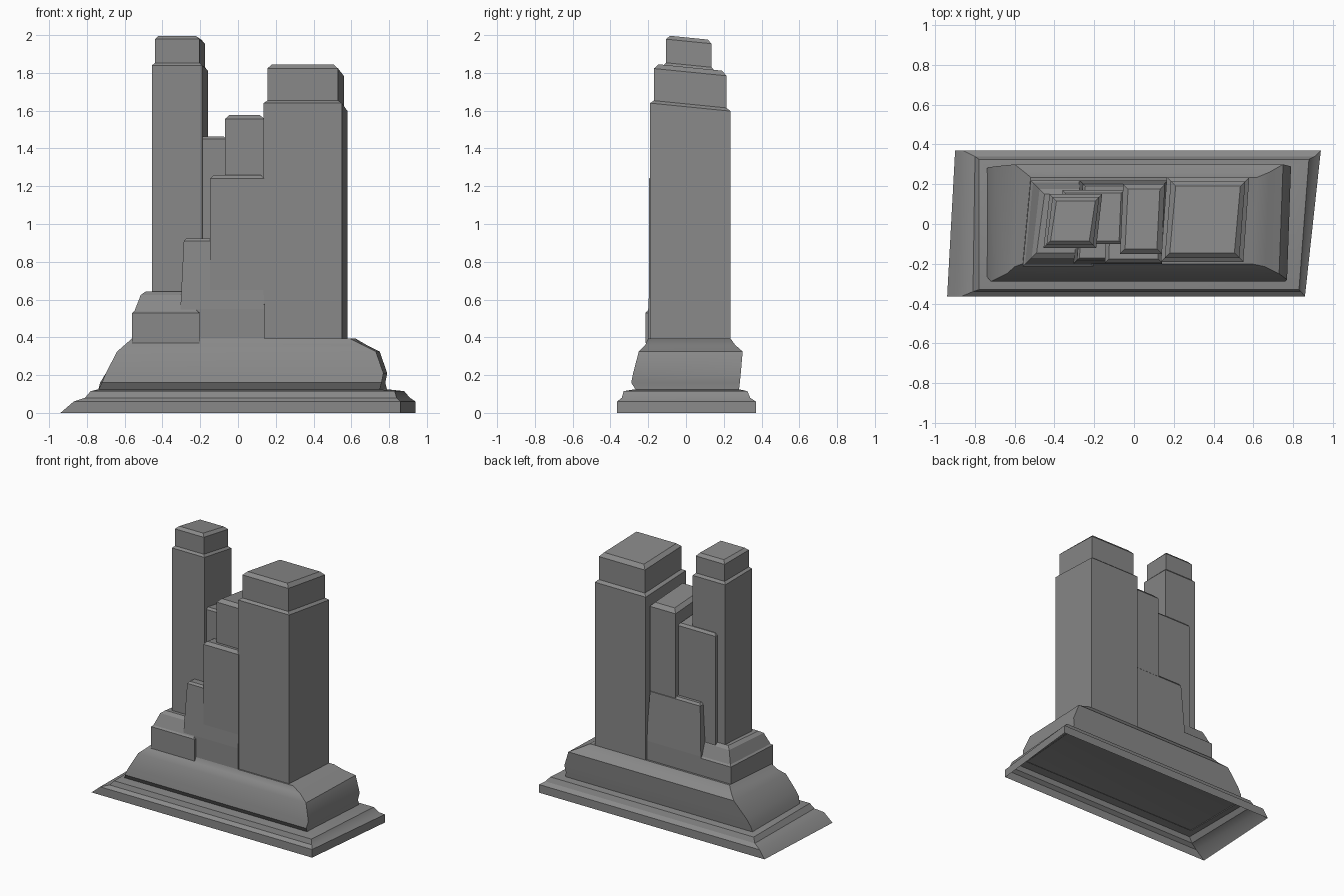
import bpy, bmesh, math

if "Cube" in bpy.data.objects:
    bpy.data.objects.remove(bpy.data.objects["Cube"])

stone = bpy.data.materials.new("grey stone")
stone.use_nodes = True
GREY = (0.25, 0.25, 0.25, 1)
stone.diffuse_color = GREY
stone.node_tree.nodes["Principled BSDF"].inputs["Base Color"].default_value = GREY


def loft(name, rings, smooth=False):
    """Skin a stack of four-cornered rings, closed on top and open below."""
    bm = bmesh.new()
    loops = [[bm.verts.new(p) for p in ring] for ring in rings]
    for low, high in zip(loops, loops[1:]):
        for i in range(4):
            j = (i + 1) % 4
            bm.faces.new((low[i], low[j], high[j], high[i]))
    bm.faces.new(loops[-1])
    mesh = bpy.data.meshes.new(name)
    bm.to_mesh(mesh)
    bm.free()
    mesh.materials.append(stone)
    obj = bpy.data.objects.new(name, mesh)
    bpy.context.collection.objects.link(obj)
    if smooth:
        bpy.ops.object.select_all(action='DESELECT')
        obj.select_set(True)
        bpy.context.view_layer.objects.active = obj
        bpy.ops.object.shade_smooth_by_angle(angle=math.radians(32))
    return obj


def plinth_ring(front_left, back_left, front_right, back_right, front, back, z):
    return [(front_left, front, z), (front_right, front, z),
            (back_right, back, z), (back_left, back, z)]


def block(name, x0, x1, y0, y1, steps, skew=0.03, fall=0.1):
    """Tower whose plan leans by skew and whose top falls to the back.
    Each step is (inset, height); the first step is the level foot."""
    rings = []
    for n, (inset, z) in enumerate(steps):
        ring = []
        for x, y, shift in ((x0 + inset, y0 + inset, 0), (x1 - inset, y0 + inset, 0),
                            (x1 - inset, y1 - inset, skew), (x0 + inset, y1 - inset, skew)):
            drop = fall * (y - y0) if n else 0
            ring.append((x + shift, y, z - drop))
        rings.append(ring)
    return loft(name, rings)


# Stepped lower plinth, slanted at its left end
loft("lower_plinth", [plinth_ring(*r) for r in (
    (-0.94, -0.90, 0.86, 0.94, -0.365, 0.37, 0),
    (-0.87, -0.86, 0.86, 0.94, -0.365, 0.37, 0.06),
    (-0.81, -0.80, 0.84, 0.91, -0.34, 0.34, 0.08),
    (-0.78, -0.78, 0.83, 0.88, -0.33, 0.325, 0.115),
    (-0.73, -0.74, 0.75, 0.79, -0.27, 0.28, 0.125))], True).data.polygons[-1].select = False

# Flared upper plinth
loft("upper_plinth", [plinth_ring(*r) for r in (
    (-0.74, -0.74, 0.75, 0.79, -0.265, 0.28, 0.12),
    (-0.72, -0.73, 0.76, 0.78, -0.29, 0.285, 0.16),
    (-0.70, -0.70, 0.77, 0.79, -0.28, 0.29, 0.21),
    (-0.64, -0.60, 0.73, 0.75, -0.25, 0.30, 0.325),
    (-0.60, -0.55, 0.66, 0.68, -0.215, 0.26, 0.36),
    (-0.56, -0.52, 0.59, 0.62, -0.20, 0.235, 0.395))], True)

# Broad tower and tall slim tower, each with a bevelled cap
block("broad_tower", 0.135, 0.55, -0.19, 0.235,
      [(0, 0.38), (0, 1.64), (0.02, 1.655), (0.02, 1.825), (0.045, 1.85)])
block("tall_tower", -0.455, -0.19, -0.12, 0.15,
      [(0, 0.38), (0, 1.84), (0.015, 1.855), (0.015, 1.98), (0.035, 2.0)])

# Stepped blocks between the towers
block("middle_block", -0.07, 0.14, -0.15, 0.2,
      [(0, 0.38), (0, 1.555), (0.025, 1.58)], 0.015)
block("rear_block", -0.37, -0.06, -0.1, 0.17,
      [(0, 0.38), (0, 1.45), (0.015, 1.465)], 0.01)
block("front_block", -0.147, 0.14, -0.195, 0.1,
      [(0, 0.38), (0, 1.24), (0.02, 1.262)], 0.01)
block("low_block", -0.305, 0.14, -0.2, 0.22,
      [(0, 0.38), (0, 0.55), (0.018, 0.91), (0.03, 0.925)], 0.03, 0.04)

# Step at the foot of the tall tower
block("foot_step", -0.56, -0.205, -0.215, 0.22,
      [(0, 0.37), (0, 0.53), (0.012, 0.54), (0.045, 0.625), (0.07, 0.643)], 0.04, 0.02)
